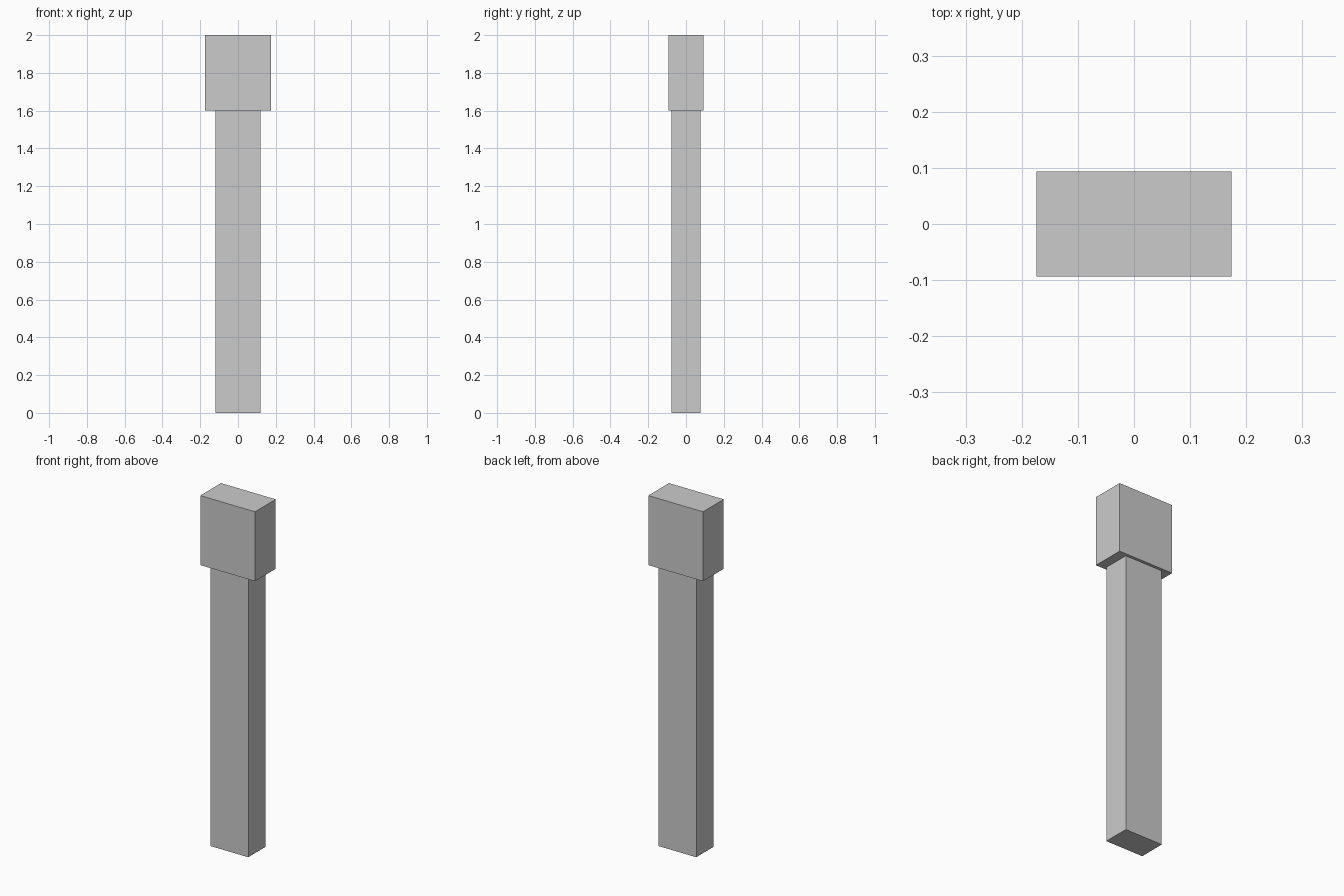
import bpy

if "Cube" in bpy.data.objects:
    bpy.data.objects.remove(bpy.data.objects["Cube"])


def box(name, size_x, size_y, z0, z1):
    bpy.ops.mesh.primitive_cube_add(size=1, location=(0, 0, (z0 + z1) / 2))
    ob = bpy.context.object
    ob.name = name
    ob.scale = (size_x, size_y, z1 - z0)
    bpy.ops.object.transform_apply(location=False, rotation=False, scale=True)
    return ob


# Long rectangular shaft
box("shaft", 0.238, 0.154, 0.0, 1.602)

# Wider block on top
box("head_block", 0.347, 0.187, 1.602, 2.0)
